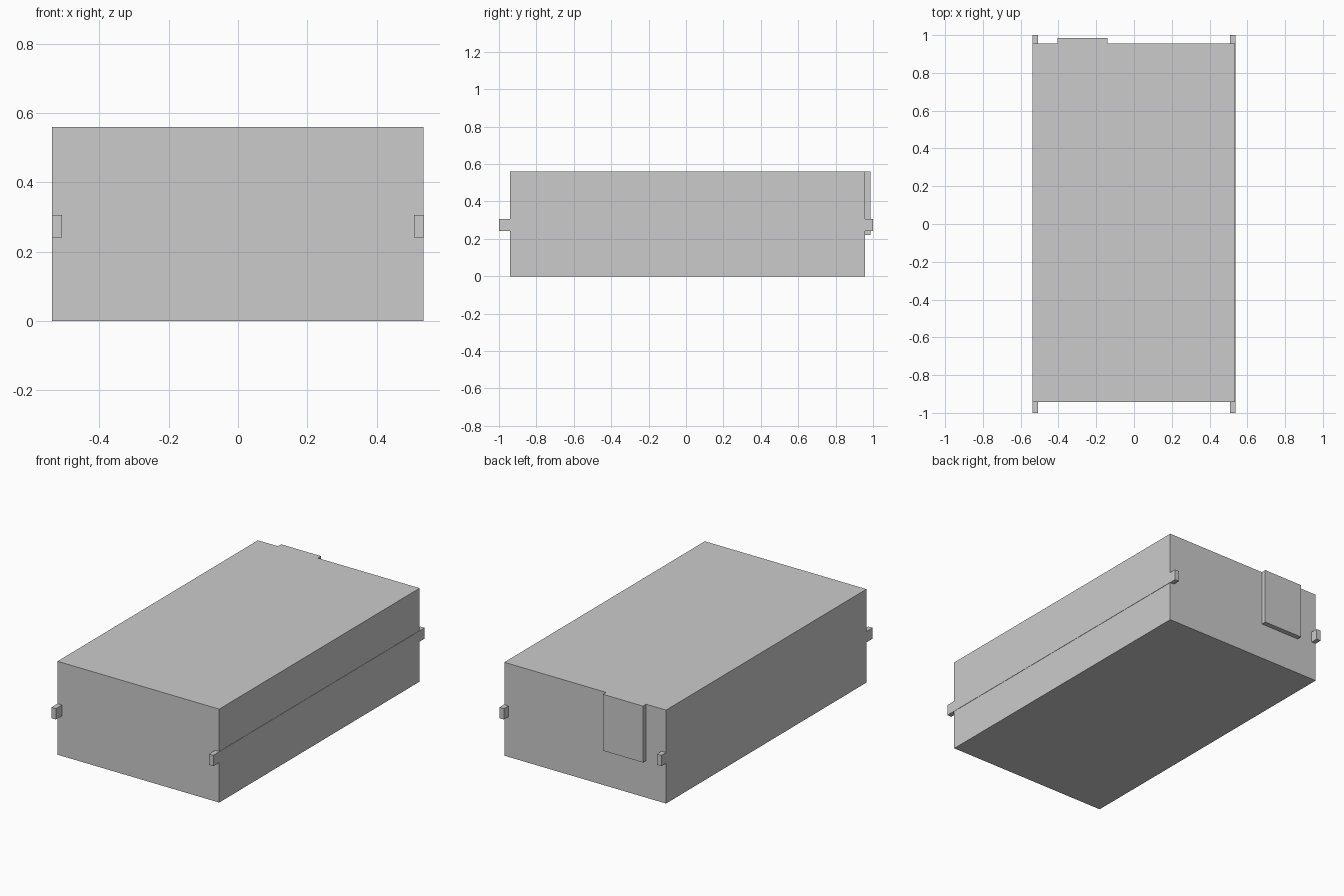
import bpy
import bmesh

if "Cube" in bpy.data.objects:
    bpy.data.objects.remove(bpy.data.objects["Cube"])


def box(name, lo, hi):
    """Axis-aligned box between two corners."""
    bm = bmesh.new()
    bmesh.ops.create_cube(bm, size=1)
    for v in bm.verts:
        v.co = [lo[i] if v.co[i] < 0 else hi[i] for i in range(3)]
    mesh = bpy.data.meshes.new(name)
    bm.to_mesh(mesh)
    bm.free()
    obj = bpy.data.objects.new(name, mesh)
    bpy.context.collection.objects.link(obj)
    return obj


# Main case
box("case_body", (-0.537, -0.942, 0), (0.535, 0.956, 0.56))

# Raised panel on the back, flush with the top
box("back_panel", (-0.405, 0.95, 0.222), (-0.14, 0.986, 0.56))

# Full-length rails whose ends stick out front and back
for side, x0, x1 in (("left", -0.537, -0.508), ("right", 0.508, 0.537)):
    box(side + "_rail", (x0, -1, 0.241), (x1, 1, 0.306))
